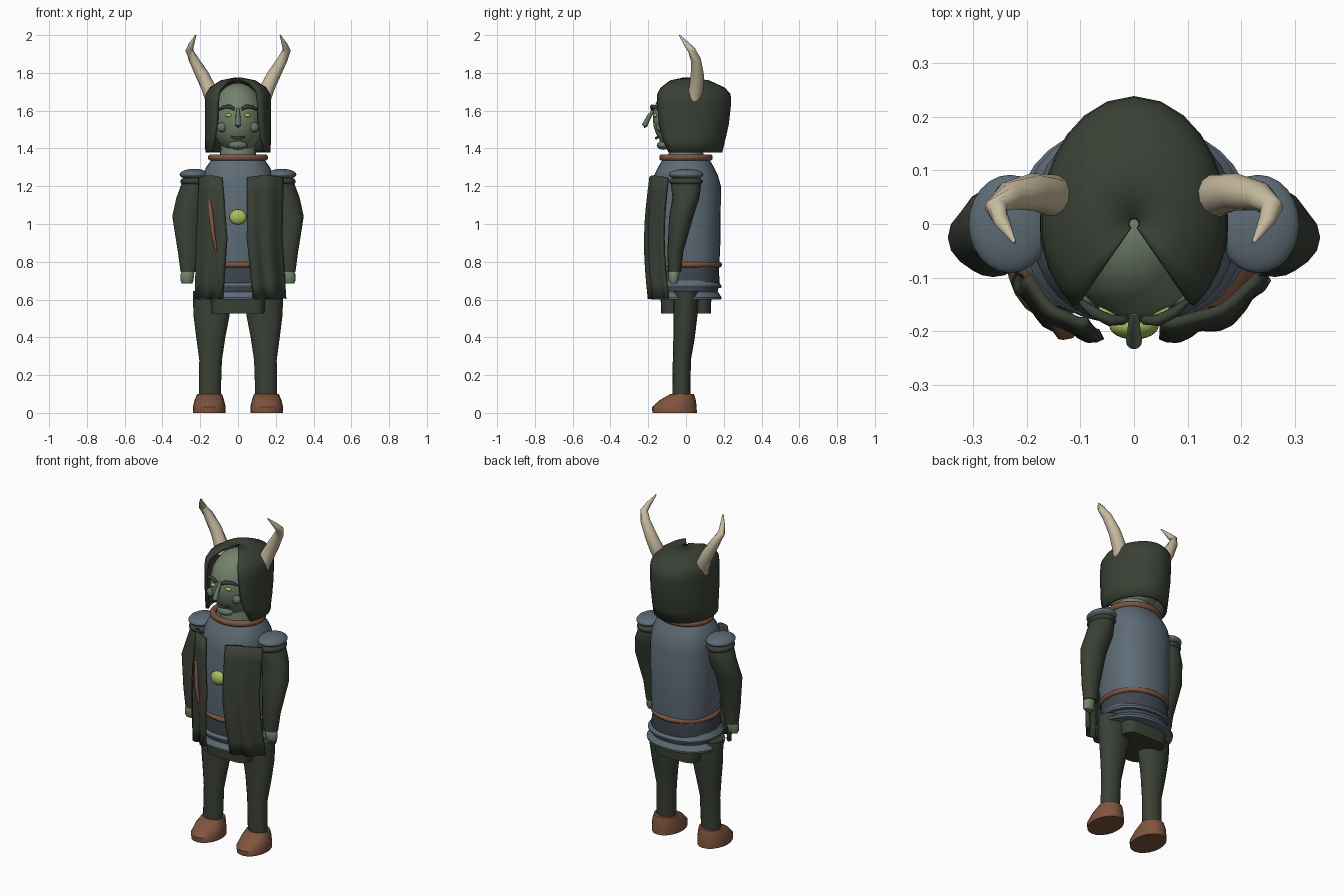
import bpy, bmesh, math
from mathutils import Vector

if "Cube" in bpy.data.objects:
    bpy.data.objects.remove(bpy.data.objects["Cube"])


def mat(name, r, g, b):
    m = bpy.data.materials.new(name)
    m.diffuse_color = (r, g, b, 1)
    m.use_nodes = True
    m.node_tree.nodes["Principled BSDF"].inputs["Base Color"].default_value = m.diffuse_color
    return m


CLOTH = mat("dark_green_cloth", .042, .052, .036)
STEEL = mat("blue_steel", .11, .145, .18)
DARK = mat("dark_steel", .05, .062, .078)
LEATHER = mat("brown_leather", .21, .09, .048)
SKIN = mat("green_skin", .17, .225, .15)
GREY = mat("grey_green_skin", .13, .18, .135)
BONE = mat("pale_bone", .58, .50, .35)
GEM = mat("yellow_green", .40, .52, .11)


def finish(ob, m, angle=40):
    ob.data.materials.append(m)
    bpy.ops.object.select_all(action='DESELECT')
    ob.select_set(True)
    bpy.context.view_layer.objects.active = ob
    bpy.ops.object.shade_smooth_by_angle(angle=math.radians(angle))
    return ob


def build(name, rows, m, closed=True, angle=40):
    """Skin rows of points; closed rows become a capped solid."""
    bm = bmesh.new()
    vs = [[bm.verts.new(p) for p in row] for row in rows]
    n = len(rows[0])
    for a, b in zip(vs, vs[1:]):
        for i in range(n if closed else n - 1):
            j = (i + 1) % n
            bm.faces.new((a[i], a[j], b[j], b[i]))
    if closed:
        bm.faces.new(vs[0])
        bm.faces.new(vs[-1])
    bmesh.ops.recalc_face_normals(bm, faces=bm.faces[:])
    me = bpy.data.meshes.new(name)
    bm.to_mesh(me)
    bm.free()
    ob = bpy.data.objects.new(name, me)
    bpy.context.collection.objects.link(ob)
    return finish(ob, m, angle)


def loft(name, secs, m, n=24, p=2.0, angle=40):
    """Stack of rounded sections given as (cx, cy, z, rx, ry)."""
    def pt(cx, cy, z, rx, ry, t):
        c, s = math.cos(t), math.sin(t)
        return (cx + rx * math.copysign(abs(c) ** (2 / p), c),
                cy + ry * math.copysign(abs(s) ** (2 / p), s), z)
    rows = [[pt(*q, 2 * math.pi * i / n) for i in range(n)] for q in secs]
    return build(name, rows, m, True, angle)


def tube(name, pts, radii, m, n=12):
    pts = [Vector(p) for p in pts]
    rows = []
    for i, p in enumerate(pts):
        t = pts[min(i + 1, len(pts) - 1)] - pts[max(i - 1, 0)]
        q = t.to_track_quat('Z', 'Y')
        rows.append([p + q @ Vector((math.cos(a), math.sin(a), 0)) * radii[i]
                     for a in (2 * math.pi * k / n for k in range(n))])
    return build(name, rows, m, True, 50)


def ball(name, loc, size, m):
    bpy.ops.mesh.primitive_uv_sphere_add(segments=24, ring_count=14, location=loc)
    ob = bpy.context.object
    ob.name = name
    ob.scale = size
    return finish(ob, m)


def ring(name, z, rx, ry, thick, m, squash=1.0):
    bpy.ops.mesh.primitive_torus_add(major_segments=32, minor_segments=10, location=(0, 0, z),
                                     major_radius=1, minor_radius=thick / rx)
    ob = bpy.context.object
    ob.name = name
    ob.scale = (rx, ry, rx * squash)
    return finish(ob, m)


# Torso armour, belt and stepped skirt
loft("torso", [(0, 0, .77, .18, .176), (0, 0, .9, .188, .182), (0, 0, 1.2, .19, .185),
               (0, 0, 1.26, .183, .168), (0, 0, 1.30, .17, .148), (0, 0, 1.34, .14, .125)], STEEL, 32, 2.3)
ring("belt", .785, .18, .176, .015, LEATHER)
loft("waist_band", [(0, 0, .61, .185, .16), (0, 0, .69, .19, .178), (0, 0, .775, .178, .173)], DARK, 32, 2.2)
for i, z in enumerate((.66, .60)):
    loft("skirt_plate_%d" % i, [(0, 0, z, .208 + .01 * i, .186), (0, 0, z + .012, .21 + .01 * i, .188),
                                (0, 0, z + .04, .19, .17)], STEEL, 32, 2.2)
loft("hips", [(0, 0, .525, .14, .132), (0, 0, .64, .15, .135)], CLOTH, 24, 5)
ball("chest_gem", (0, -.19, 1.037), (.046, .026, .04), GEM)

# Neck and collar
loft("neck", [(0, 0, 1.32, .1, .095), (0, 0, 1.47, .085, .085)], SKIN)
ring("collar", 1.352, .142, .126, .018, LEATHER)

# Head and central face features
ball("head", (0, -.01, 1.56), (.14, .166, .187), SKIN)
tube("nose", [(0, -.165, 1.61), (0, -.195, 1.57), (0, -.22, 1.52), (0, -.22, 1.507)],
     [.008, .012, .015, .007], GREY)
tube("mouth", [(-.037, -.146, 1.463), (-.015, -.157, 1.455), (.015, -.157, 1.455), (.037, -.146, 1.463)],
     [.004, .008, .008, .004], CLOTH, 8)
ball("chin", (0, -.12, 1.417), (.05, .035, .024), GREY)

# Hair hood, open at the front in a wedge from the crown
HAIR = [(1.768, .01, .01, .01, 35), (1.752, .09, .105, .12, 35), (1.715, .145, .17, .2, 35),
        (1.685, .163, .19, .228, 35), (1.64, .166, .193, .23, 36), (1.53, .167, .188, .218, 39),
        (1.45, .166, .182, .2, 46), (1.38, .164, .178, .183, 58)]
rows = []
for z, rx, front, back, gap in HAIR:
    row = []
    for i in range(25):
        a = math.radians(gap + (360 - 2 * gap) * i / 24)
        dx, dy = math.sin(a), -math.cos(a)
        r = 1 / math.hypot(dx / rx, dy / (front if dy < 0 else back))
        row.append((dx * r, dy * r, z))
    rows.append(row)
hair = build("hair", rows, CLOTH, False)
sol = hair.modifiers.new("thickness", 'SOLIDIFY')
sol.thickness = .018
sol.offset = 0

# Paired parts
for s, side in ((-1, "left"), (1, "right")):
    ball(side + "_eye", (s * .05, -.163, 1.575), (.019, .012, .01), GEM)
    ball(side + "_cheek", (s * .085, -.135, 1.512), (.026, .022, .026), GREY)
    tube(side + "_brow", [(s * .018, -.18, 1.607), (s * .045, -.18, 1.622), (s * .075, -.165, 1.62),
                          (s * .1, -.145, 1.605)], [.008, .011, .01, .006], CLOTH, 8)
    tube(side + "_horn", [(s * .135, .04, 1.66), (s * .155, .055, 1.72), (s * .19, .06, 1.79),
                          (s * .235, .052, 1.87), (s * .258, .03, 1.92), (s * .247, .005, 1.95),
                          (s * .223, -.035, 2.0)],
         [.038, .039, .035, .027, .021, .015, .003], BONE)
    # Arm, hand and shoulder guard
    loft(side + "_sleeve", [(s * .262, -.06, .745, .042, .034), (s * .263, -.057, .85, .055, .042),
                            (s * .27, -.025, 1.04, .078, .064), (s * .248, 0, 1.14, .078, .072),
                            (s * .235, 0, 1.21, .065, .08), (s * .225, 0, 1.25, .05, .06)], CLOTH, 16)
    loft(side + "_hand", [(s * .27, -.065, .685, .028, .018), (s * .27, -.066, .70, .034, .026),
                          (s * .267, -.064, .74, .036, .03), (s * .264, -.06, .76, .026, .024)], SKIN, 14)
    ball(side + "_shoulder_pad", (s * .232, 0, 1.225), (.073, .09, .03), CLOTH)
    ball(side + "_shoulder_plate", (s * .232, 0, 1.262), (.077, .092, .03), STEEL)
    # Leg and boot
    loft(side + "_leg", [(s * .15, -.025, .08, .058, .048), (s * .145, -.022, .28, .06, .048),
                         (s * .144, -.01, .4, .077, .057), (s * .14, -.003, .52, .096, .064),
                         (s * .142, 0, .645, .097, .068)], CLOTH, 16)
    loft(side + "_boot", [(s * .152, -.06, 0, .086, .118), (s * .152, -.062, .03, .087, .118),
                          (s * .152, -.045, .065, .079, .098), (s * .15, -.02, .1, .066, .062)], LEATHER, 20)


def panel(name, s, inner, outer):
    """Hanging cloth with folds; inner and outer edges given at top, middle, bottom."""
    def edge(e, v):
        return e[0] + (e[1] - e[0]) * 2 * v if v < .5 else e[1] + (e[2] - e[1]) * (2 * v - 1)
    rows = []
    for j in range(9):
        v = j / 8
        row = []
        for i in range(15):
            u = i / 14
            x = edge(inner, v) + (edge(outer, v) - edge(inner, v)) * u
            y = -.182 + .085 * u ** 2.5 - .024 * math.sin(math.pi * v)
            y -= .012 * math.sin(u * 4 * math.pi) * (.2 + .8 * v)
            row.append((s * x, y, 1.245 + .012 * math.sin(math.pi * u) * (1 - v) - .64 * v))
        rows.append(row)
    ob = build(name, rows, CLOTH, False)
    mod = ob.modifiers.new("thickness", 'SOLIDIFY')
    mod.thickness = .02
    mod.offset = 0


# Front cloth panels and a leather strap
panel("left_cape_panel", -1, (.085, .06, .085), (.2, .215, .225))
panel("right_cape_panel", 1, (.05, .05, .085), (.235, .23, .252))
tube("strap", [(-.153, -.172, 1.165), (-.145, -.19, 1.08), (-.135, -.205, .97), (-.117, -.208, .86)],
     [.006, .012, .012, .006], LEATHER, 8)
